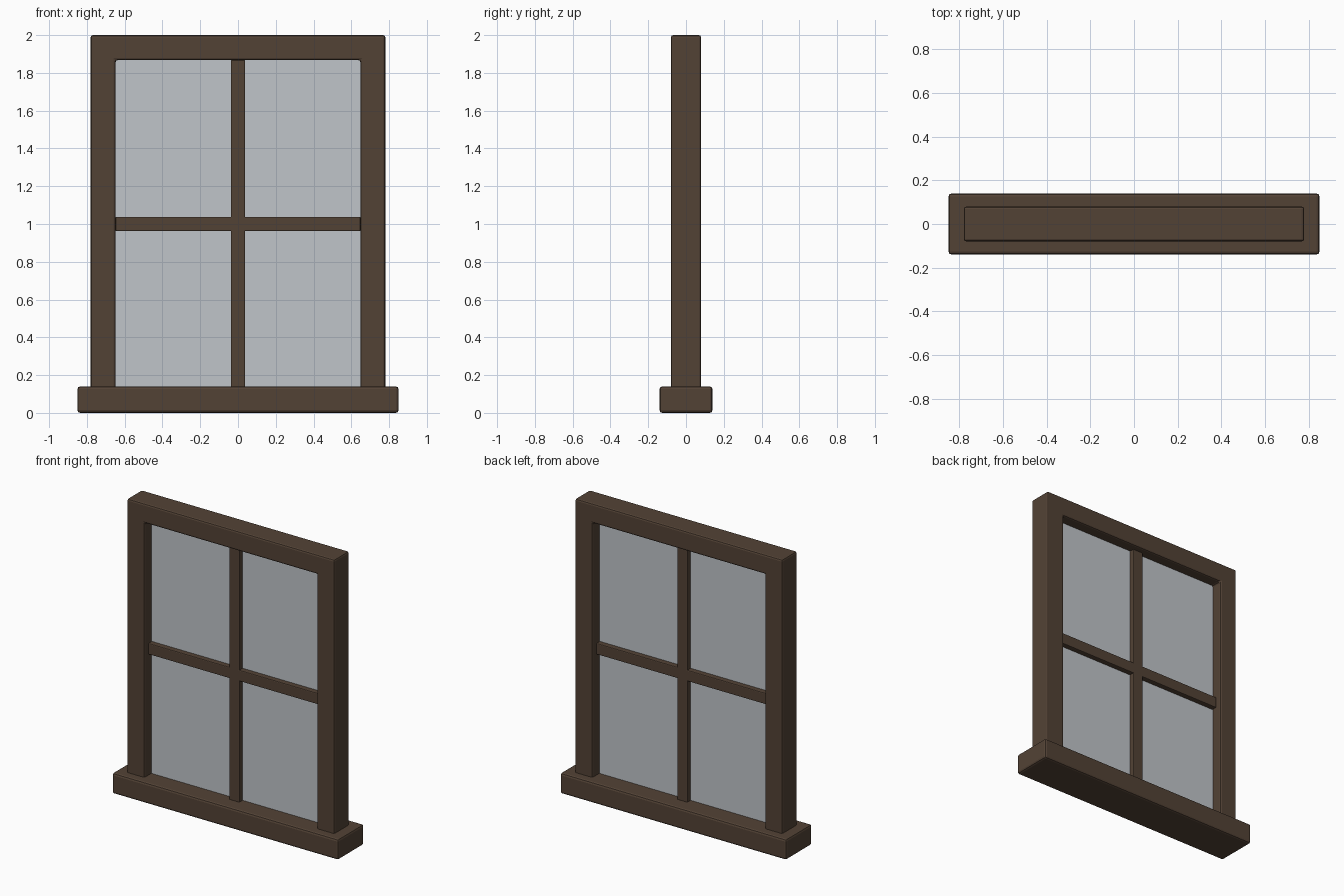
import bpy
import bmesh

cube = bpy.data.objects.get("Cube")
if cube:
    bpy.data.objects.remove(cube, do_unlink=True)


def material(name, rgb):
    mat = bpy.data.materials.new(name)
    mat.use_nodes = True
    color = (*rgb, 1.0)
    mat.diffuse_color = color
    mat.node_tree.nodes["Principled BSDF"].inputs["Base Color"].default_value = color
    return mat


wood = material("dark_wood", (0.086, 0.055, 0.036))
glass = material("grey_glass", (0.53, 0.56, 0.59))


def extrude_profile(name, points, depth, mat, bevel=0.0):
    """Extrude an x/z outline symmetrically along y, with softened edges."""
    bm = bmesh.new()
    face = bm.faces.new([bm.verts.new((x, -depth / 2, z)) for x, z in points])
    result = bmesh.ops.extrude_face_region(bm, geom=[face])
    moved = [v for v in result["geom"] if isinstance(v, bmesh.types.BMVert)]
    bmesh.ops.translate(bm, verts=moved, vec=(0, depth, 0))
    bmesh.ops.recalc_face_normals(bm, faces=bm.faces)
    mesh = bpy.data.meshes.new(name)
    bm.to_mesh(mesh)
    bm.free()
    mesh.materials.append(mat)
    obj = bpy.data.objects.new(name, mesh)
    bpy.context.collection.objects.link(obj)
    if bevel:
        mod = obj.modifiers.new("soft_edges", "BEVEL")
        mod.width = bevel
        mod.segments = 2
    return obj


def bar(name, half_width, bottom, top, depth, mat, bevel=0.0):
    w = half_width
    points = [(-w, bottom), (w, bottom), (w, top), (-w, top)]
    return extrude_profile(name, points, depth, mat, bevel)


# Sill
bar("sill", 0.85, 0.0, 0.14, 0.28, wood, 0.014)

# Jambs and head as one arch-shaped frame
outer, inner, base, head = 0.78, 0.648, 0.12, 1.868
half = [(inner, head), (inner, base), (outer, base), (outer, 2.0)]
outline = half + [(-x, z) for x, z in reversed(half)]
extrude_profile("frame", outline, 0.16, wood, 0.012)

# Glazing bars
bar("vertical_glazing_bar", 0.038, 0.135, head, 0.08, wood, 0.006)
bar("horizontal_glazing_bar", inner, 0.962, 1.038, 0.08, wood, 0.006)

# Glass
bar("glass_pane", inner + 0.01, 0.13, head + 0.01, 0.01, glass)
